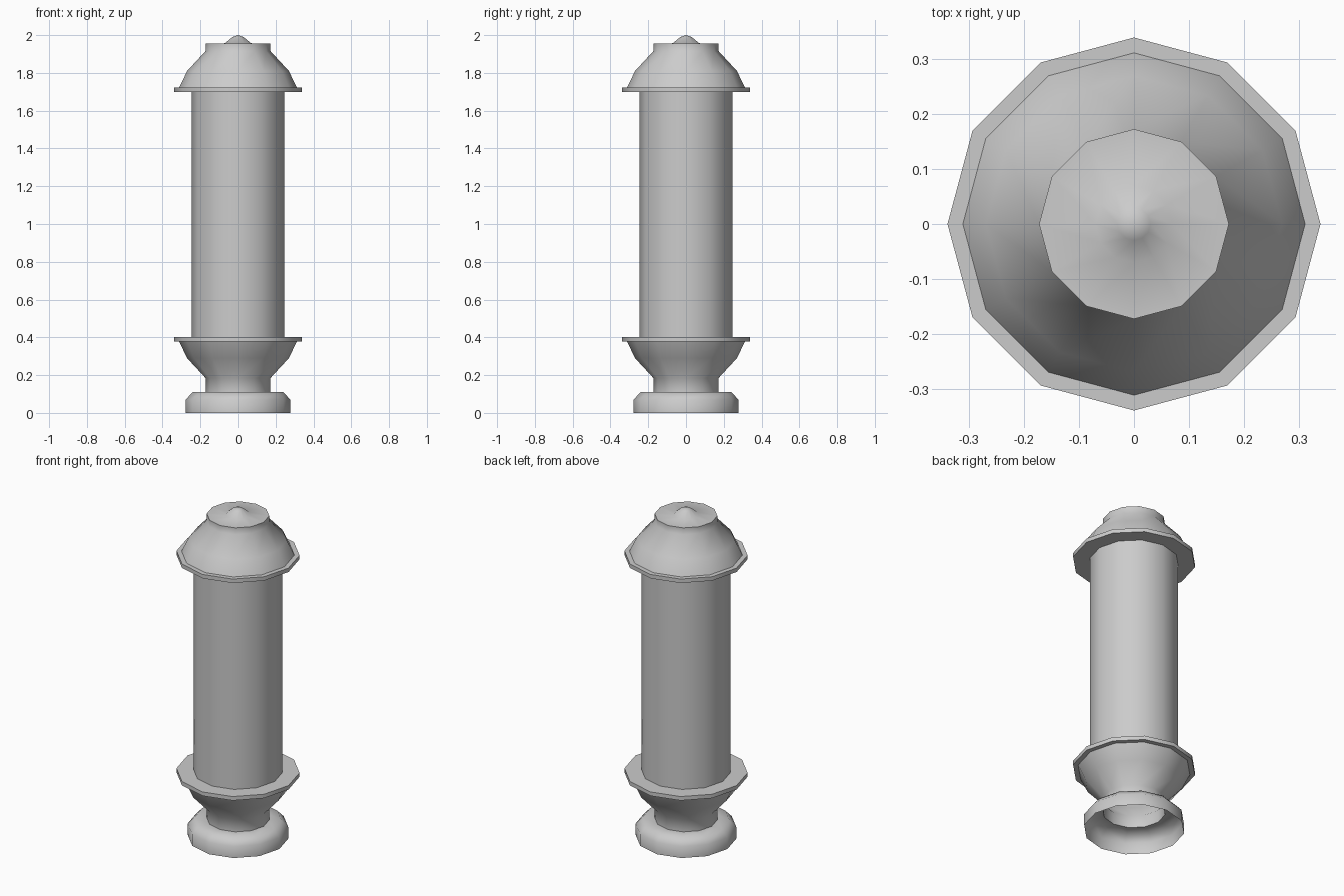
import bpy, bmesh, math

if "Cube" in bpy.data.objects:
    bpy.data.objects.remove(bpy.data.objects["Cube"])

SIDES = 12


def lathe(name, profile):
    """Revolve (radius, z) points, listed bottom to top, around the z axis."""
    bm = bmesh.new()
    rings = []
    for r, z in profile:
        if r == 0:
            rings.append([bm.verts.new((0, 0, z))] * SIDES)
        else:
            rings.append([bm.verts.new((r * math.cos(2 * math.pi * i / SIDES),
                                        r * math.sin(2 * math.pi * i / SIDES), z))
                          for i in range(SIDES)])
    for low, high in zip(rings, rings[1:]):
        for i in range(SIDES):
            j = (i + 1) % SIDES
            quad = [low[i], low[j], high[j], high[i]]
            bm.faces.new(list(dict.fromkeys(quad)))
    mesh = bpy.data.meshes.new(name)
    bm.to_mesh(mesh)
    bm.free()
    obj = bpy.data.objects.new(name, mesh)
    bpy.context.collection.objects.link(obj)
    bpy.ops.object.select_all(action='DESELECT')
    obj.select_set(True)
    bpy.context.view_layer.objects.active = obj
    bpy.ops.object.shade_smooth_by_angle(angle=math.radians(50))
    return obj


# Flared collar with a thin flange, neck end first
collar = [(0.173, 0.185), (0.27, 0.29), (0.312, 0.378),
          (0.34, 0.378), (0.34, 0.402), (0.247, 0.402)]

# Open-bottomed foot with a rounded shoulder
lathe("foot", [(0.278, 0), (0.278, 0.07), (0.24, 0.11), (0.173, 0.11)])

# Lower neck and collar
lathe("lower_collar", [(0.173, 0.11)] + collar)

# Main column
lathe("column", [(0.247, 0.402), (0.247, 1.698)])

# Upper collar mirrors the lower one
lathe("upper_collar", [(r, 2.1 - z) for r, z in reversed(collar)] + [(0.173, 1.955)])

# Flat top with the small rounded knob
lathe("top_knob", [(0.173, 1.955), (0.07, 1.957), (0.03, 1.99), (0, 2.0)])
